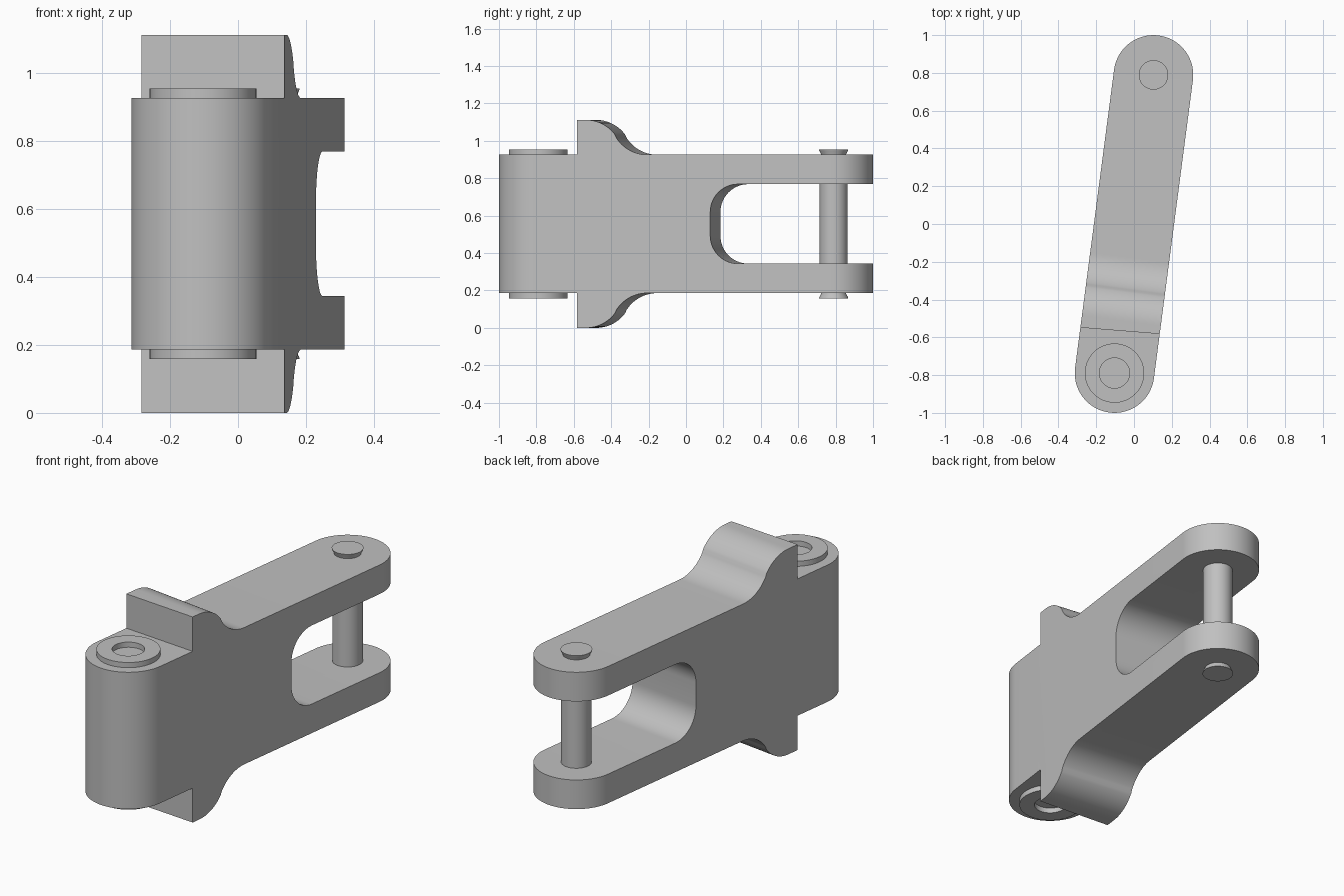
import bpy, bmesh
from math import sin, cos, pi, radians
from mathutils import Matrix

if "Cube" in bpy.data.objects:
    bpy.data.objects.remove(bpy.data.objects["Cube"])

MID = 0.556            # mid-height of the link
REACH = 0.796          # pin centre distance along the link
RADIUS = 0.2105        # half width of the link
HALF = 0.37            # half height of the plain body
FIN = 0.556            # half height at the fins
SLOT = 0.2125          # half height of the fork slot
FIN_FRONT = -0.57
TURN = Matrix.Translation((0, 0, MID)) @ Matrix.Rotation(radians(-7.45), 4, 'Z')

steel = bpy.data.materials.new("grey steel")
steel.use_nodes = True
grey = (0.53, 0.53, 0.53, 1)
steel.diffuse_color = grey
steel.node_tree.nodes["Principled BSDF"].inputs["Base Color"].default_value = grey


def make_object(name, bm):
    bmesh.ops.recalc_face_normals(bm, faces=bm.faces)
    mesh = bpy.data.meshes.new(name)
    bm.to_mesh(mesh)
    bm.free()
    mesh.materials.append(steel)
    obj = bpy.data.objects.new(name, mesh)
    bpy.context.collection.objects.link(obj)
    obj.matrix_world = TURN
    return obj


def select(obj):
    bpy.ops.object.select_all(action='DESELECT')
    obj.select_set(True)
    bpy.context.view_layer.objects.active = obj


def smooth(obj):
    select(obj)
    bpy.ops.object.shade_smooth_by_angle(angle=radians(30))


def prism(name, outline, shift, place=lambda p: p):
    """Extrude a closed 3D outline by the shift vector."""
    bm = bmesh.new()
    face = bm.faces.new([bm.verts.new(p) for p in outline])
    new = bmesh.ops.extrude_face_region(bm, geom=[face])["geom"]
    bmesh.ops.translate(bm, vec=shift, verts=[g for g in new if isinstance(g, bmesh.types.BMVert)])
    for v in bm.verts:
        v.co = place(v.co)
    return make_object(name, bm)


def arc(cx, cy, r, start, end, n=14):
    return [(cx + r * cos(radians(start + (end - start) * i / n)),
             cy + r * sin(radians(start + (end - start) * i / n))) for i in range(n + 1)]


def lathe(name, profile, along, steps=64):
    """Spin a closed (radius, height) profile about an upright axis."""
    bm = bmesh.new()
    verts = [bm.verts.new((r, 0, z)) for r, z in profile]
    edges = [bm.edges.new((a, b)) for a, b in zip(verts, verts[1:] + verts[:1])]
    bmesh.ops.spin(bm, geom=verts + edges, cent=(0, 0, 0), axis=(0, 0, 1),
                   angle=2 * pi, steps=steps, use_duplicate=False)
    bmesh.ops.remove_doubles(bm, verts=bm.verts, dist=1e-5)
    bmesh.ops.translate(bm, vec=(0, along, 0), verts=bm.verts)
    smooth(make_object(name, bm))


# Side profile, upper half: fork slot, top edge, S-curved fin, eye end
bend = 57.2
r = 0.196
fin_end = -0.183
fin_start = fin_end - 2 * r * sin(radians(bend))
half = arc(0.158 + 0.15, SLOT - 0.15, 0.15, 180, 90)
half += [(1.1, SLOT), (1.1, HALF)]
half += arc(fin_end, HALF + r, r, 270, 270 - bend)
half += arc(fin_start, FIN - r, r, 90 - bend, 90)[1:]
half += [(FIN_FRONT, FIN), (FIN_FRONT, HALF), (-1.1, HALF)]
outline = half + [(y, -z) for y, z in reversed(half)]


# The fin's front wall is slightly skewed across the link
def skew(p):
    if abs(p.y - FIN_FRONT) < 1e-4:
        p.y += 0.05 * p.x
    return p


body = prism("link_body", [(-0.3, y, z) for y, z in outline], (0.6, 0, 0), skew)

# Round both ends by intersecting with a capsule-shaped plan
plan = arc(0, REACH, RADIUS, 0, 180, 40) + arc(0, -REACH, RADIUS, 180, 360, 40)
cutter = prism("plan_cutter", [(x, y, -1) for x, y in plan], (0, 0, 2))
cutter.hide_render = True
select(body)
trim = body.modifiers.new("rounded ends", 'BOOLEAN')
trim.operation = 'INTERSECT'
trim.solver = 'EXACT'
trim.object = cutter
bpy.ops.object.modifier_apply(modifier=trim.name)
bpy.data.objects.remove(cutter)
smooth(body)

# Raised bushing rings around the eye, above and below
for side, name in ((1, "upper_bushing"), (-1, "lower_bushing")):
    lathe(name, [(0.08, side * 0.36), (0.157, side * 0.36),
                 (0.157, side * 0.398), (0.08, side * 0.398)], -REACH)

# Fork pin with flared heads
pin = [(0.078, 0.398), (0.076, 0.39), (0.068, 0.376), (0.066, 0.365), (0.075, 0.36)]
lathe("fork_pin", [(0, 0.398)] + pin + [(a, -b) for a, b in reversed(pin)] + [(0, -0.398)], REACH)
